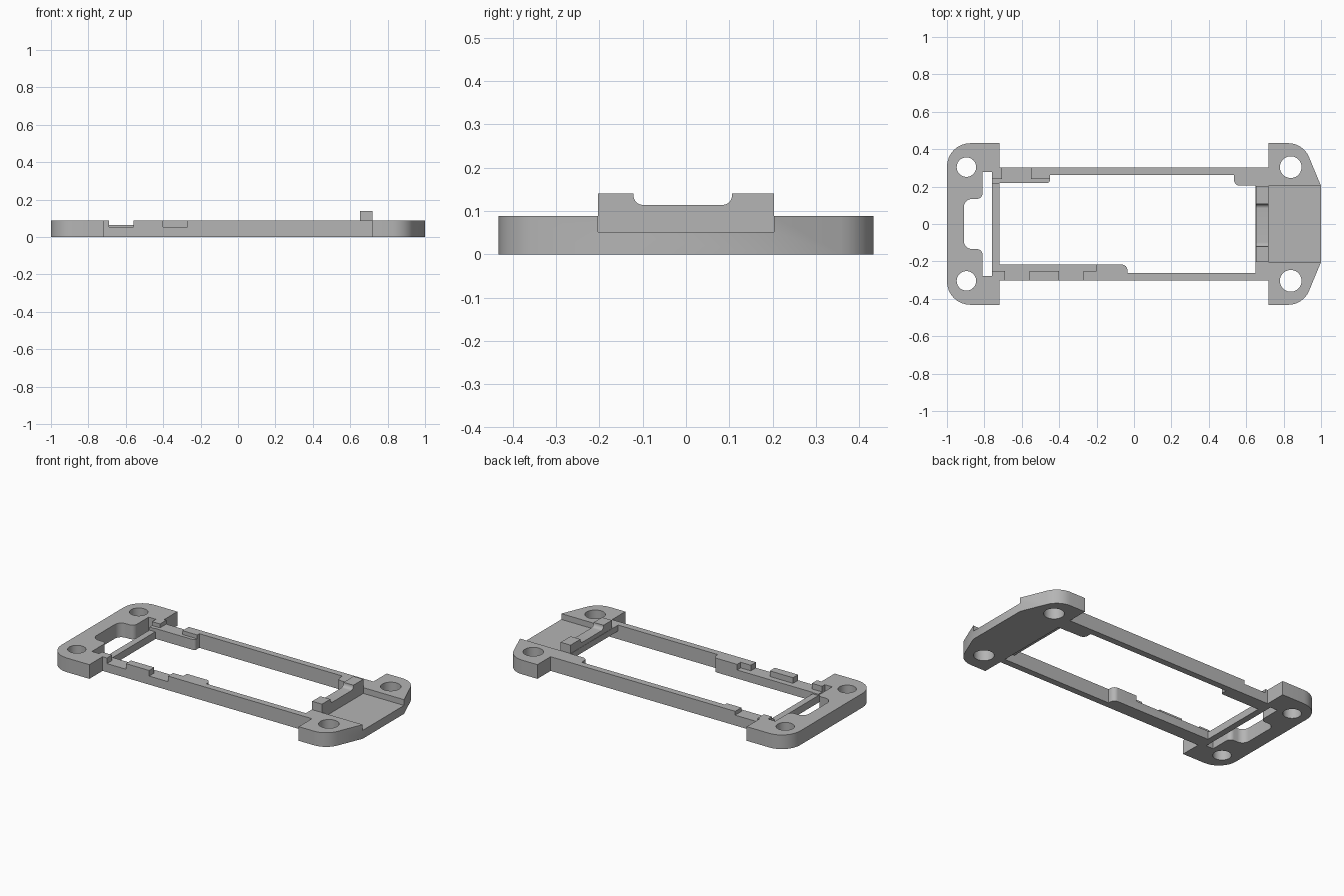
import bpy, bmesh, math
from mathutils import Vector

if "Cube" in bpy.data.objects:
    bpy.data.objects.remove(bpy.data.objects["Cube"])

grey = bpy.data.materials.new("plain grey")
grey.diffuse_color = (0.46, 0.46, 0.46, 1)
grey.use_nodes = True
grey.node_tree.nodes["Principled BSDF"].inputs["Base Color"].default_value = grey.diffuse_color
TOP = 0.088


def rounded(points, steps=8):
    """Outline of (x, y[, radius]) corners with each radius turned into an arc."""
    out = []
    n = len(points)
    for i, p in enumerate(points):
        c = Vector(p[:2])
        if len(p) < 3:
            out.append(c)
            continue
        a = (Vector(points[i - 1][:2]) - c).normalized()
        b = (Vector(points[(i + 1) % n][:2]) - c).normalized()
        half = a.angle(b) / 2
        centre = c + (a + b).normalized() * (p[2] / math.sin(half))
        t = p[2] / math.tan(half)
        start, end = c + a * t - centre, c + b * t - centre
        sweep = math.atan2(start.x * end.y - start.y * end.x, start.dot(end))
        for k in range(steps + 1):
            w = sweep * k / steps
            out.append(centre + Vector((start.x * math.cos(w) - start.y * math.sin(w),
                                        start.x * math.sin(w) + start.y * math.cos(w))))
    return out


def prism(name, outline, lo, hi, axis="z"):
    """Extrude an outline along an axis from lo to hi."""
    place = {"z": lambda u, v, w: (u, v, w),
             "y": lambda u, v, w: (u, w, v),
             "x": lambda u, v, w: (w, u, v)}[axis]
    bm = bmesh.new()
    face = bm.faces.new([bm.verts.new(place(p[0], p[1], lo)) for p in outline])
    ext = bmesh.ops.extrude_face_region(bm, geom=[face])
    move = Vector(place(0, 0, hi - lo))
    bmesh.ops.translate(bm, vec=move, verts=[v for v in ext["geom"] if isinstance(v, bmesh.types.BMVert)])
    bmesh.ops.recalc_face_normals(bm, faces=bm.faces[:])
    mesh = bpy.data.meshes.new(name)
    bm.to_mesh(mesh)
    bm.free()
    mesh.materials.append(grey)
    ob = bpy.data.objects.new(name, mesh)
    bpy.context.collection.objects.link(ob)
    return ob


def box(x0, x1, y0, y1):
    return [(x0, y0), (x1, y0), (x1, y1), (x0, y1)]


def select(ob):
    bpy.ops.object.select_all(action="DESELECT")
    ob.select_set(True)
    bpy.context.view_layer.objects.active = ob


def cut(body, outline, lo=-0.1, hi=0.3, axis="z"):
    cutter = prism("cutter", outline, lo, hi, axis)
    cutter.hide_render = True
    select(body)
    mod = body.modifiers.new("cut", "BOOLEAN")
    mod.operation = "DIFFERENCE"
    mod.solver = "EXACT"
    mod.object = cutter
    bpy.ops.object.modifier_apply(modifier=mod.name)
    bpy.data.objects.remove(cutter)


# Frame body: two wide end blocks joined by narrow rails
half = [(1.0, 0.203), (0.905, 0.432, 0.12), (0.72, 0.432), (0.72, 0.302),
        (-0.72, 0.302), (-0.72, 0.432), (-1.0, 0.432, 0.125)]
mirrored = [(p[0], -p[1], *p[2:]) for p in reversed(half)]
frame = prism("frame", rounded(half + mirrored), 0, TOP)

# Long central opening with its thicker rail pads
cut(frame, rounded([(-0.72, -0.217), (-0.035, -0.217, 0.03), (-0.035, -0.262),
                    (0.65, -0.262), (0.65, 0.205), (0.535, 0.205, 0.03),
                    (0.535, 0.262), (-0.45, 0.262), (-0.45, 0.219, 0.015),
                    (-0.72, 0.219)]))

# Slot and rounded pocket in the left block
cut(frame, rounded([(-0.76, -0.279), (-0.76, 0.279), (-0.81, 0.279),
                    (-0.81, 0.134, 0.03), (-0.91, 0.134, 0.045),
                    (-0.91, -0.134, 0.045), (-0.81, -0.134, 0.03), (-0.81, -0.279)]))

# Screw holes
for x, r in ((-0.896, 0.052), (0.838, 0.058)):
    for y in (-0.304, 0.304):
        cut(frame, [(x + r * math.cos(a * math.tau / 40), y + r * math.sin(a * math.tau / 40))
                    for a in range(40)])

# Lowered crossbar, rail ledges and rail notches
cut(frame, box(-0.78, -0.70, -0.214, 0.216), 0.045)
cut(frame, box(-0.785, -0.44, 0.20, 0.241), 0.064)
cut(frame, box(-0.705, -0.55, 0.23, 0.33), 0.064)
cut(frame, box(-0.785, -0.20, -0.252, -0.20), 0.053)
for x in (-0.69, -0.40):
    cut(frame, box(x, x + 0.13, -0.33, -0.24), 0.053)

# Recessed plate in the right block
cut(frame, box(0.72, 1.05, -0.203, 0.203), 0.052)

# Hollowed underside below the raised stop
cut(frame, [(0.60, -0.05), (0.72, -0.05), (0.72, 0.0), (0.705, 0.03),
            (0.68, 0.047), (0.645, 0.052), (0.60, 0.052)], -0.262, 0.203, "y")

# Raised stop with a rounded dip in the middle
stop = prism("raised_stop", rounded([(-0.203, TOP), (0.203, TOP), (0.203, 0.14),
                                     (0.106, 0.14), (0.106, 0.114, 0.022),
                                     (-0.121, 0.114, 0.022), (-0.121, 0.14),
                                     (-0.203, 0.14)]), 0.652, 0.72, "x")

for ob in (frame, stop):
    select(ob)
    bpy.ops.object.shade_smooth_by_angle(angle=math.radians(30))
